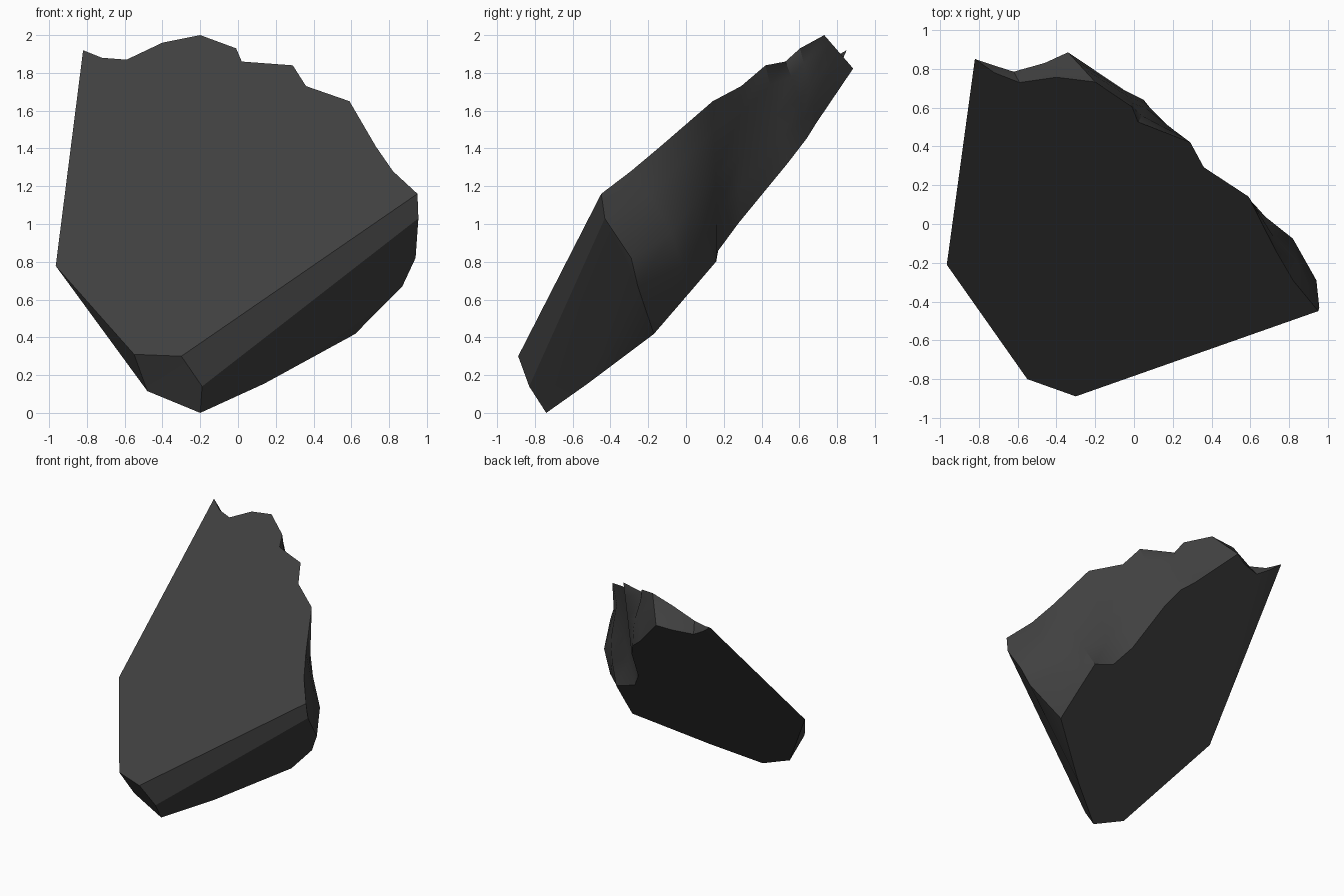
import bpy, bmesh, math
from mathutils import Vector

cube = bpy.data.objects.get("Cube")
if cube:
    bpy.data.objects.remove(cube, do_unlink=True)

# One dark stone colour
stone = bpy.data.materials.new("dark_stone")
stone.use_nodes = True
colour = (0.052, 0.052, 0.052, 1)
stone.diffuse_color = colour
bsdf = stone.node_tree.nodes["Principled BSDF"]
bsdf.inputs["Base Color"].default_value = colour
bsdf.inputs["Roughness"].default_value = 0.8


# The slab lies between two sloping planes that meet along its left edge
def upper(x, z):
    return Vector((x, (z - 1.312 - 0.326 * x) / 1.029, z))


def lower(x, y):
    return Vector((x, y, 0.763 + 1.10 * y - 0.255 * x))


bm = bmesh.new()


def add(p):
    return bm.verts.new(p)


def face(*verts):
    unique = list(dict.fromkeys(verts))
    if len(unique) > 2:
        return bm.faces.new(unique)


# Broken rim on the upper and lower planes, from the tip round to the side
rim_top = [(-.82, 1.92), (-.72, 1.88), (-.59, 1.87), (-.40, 1.96), (-.20, 2.0),
           (-.01, 1.93), (.02, 1.86), (.29, 1.84), (.36, 1.73), (.59, 1.65),
           (.73, 1.41), (.82, 1.28), (.95, 1.16)]
rim_low = [(-.82, .85), (-.73, .82), (-.62, .785), (-.46, .83), (-.34, .885),
           (-.05, .69), (.05, .64), (.13, .54), (.25, .28), (.36, .17),
           (.54, .16), (.58, 0), (.62, -.17)]
bulge = [0, 0, 0, 0, 0, .01, .03, 0, 0, 0, .05, .14, 0]
rows = [0, .2, .5, .75, 1]

# Columns of the fracture surface
tip = add(upper(*rim_top[0]))
columns = [[tip] * len(rows)]
for t, b, out in list(zip(rim_top, rim_low, bulge))[1:-1]:
    p, q = upper(*t), lower(*b)
    push = Vector((.85, .5, 0)) * out
    columns.append([add(p.lerp(q, f) + push * math.sin(math.pi * f)) for f in rows])
end = [add(upper(*rim_top[-1])), add((.955, -.43, 1.03)), add((.94, -.29, .82)),
       add((.87, -.255, .67)), add(lower(*rim_low[-1]))]
columns.append(end)
for left, right in zip(columns, columns[1:]):
    for i in range(len(rows) - 1):
        face(left[i], left[i + 1], right[i + 1], right[i])

# Corners of the cut sides
left_corner = add((-.965, -.21, .778))
nose_left = add(upper(-.55, .31))
nose_right = add(upper(-.30, .30))
bevel_foot = add((-.19, -.83, .14))
foot = add(lower(-.20, -.74))
foot_left = add(lower(-.48, -.70))
keel = add(lower(.14, -.52))

# Large flat planes and cut sides
face(left_corner, nose_left, nose_right, *[c[0] for c in reversed(columns)])
face(left_corner, *[c[-1] for c in columns], keel, foot, foot_left)
face(left_corner, foot_left, nose_left)
face(nose_left, foot_left, foot, bevel_foot, nose_right)
face(nose_right, bevel_foot, end[1], end[0])
face(bevel_foot, foot, keel, end[4], end[3], end[2], end[1])

bmesh.ops.recalc_face_normals(bm, faces=bm.faces)
bmesh.ops.triangulate(bm, faces=[f for f in bm.faces if len(f.verts) > 4])
mesh = bpy.data.meshes.new("broken_slab")
bm.to_mesh(mesh)
bm.free()
mesh.materials.append(stone)
slab = bpy.data.objects.new("broken_slab", mesh)
bpy.context.collection.objects.link(slab)

# Smooth fracture, sharp cut edges
bpy.ops.object.select_all(action="DESELECT")
slab.select_set(True)
bpy.context.view_layer.objects.active = slab
bpy.ops.object.shade_smooth_by_angle(angle=math.radians(30))
